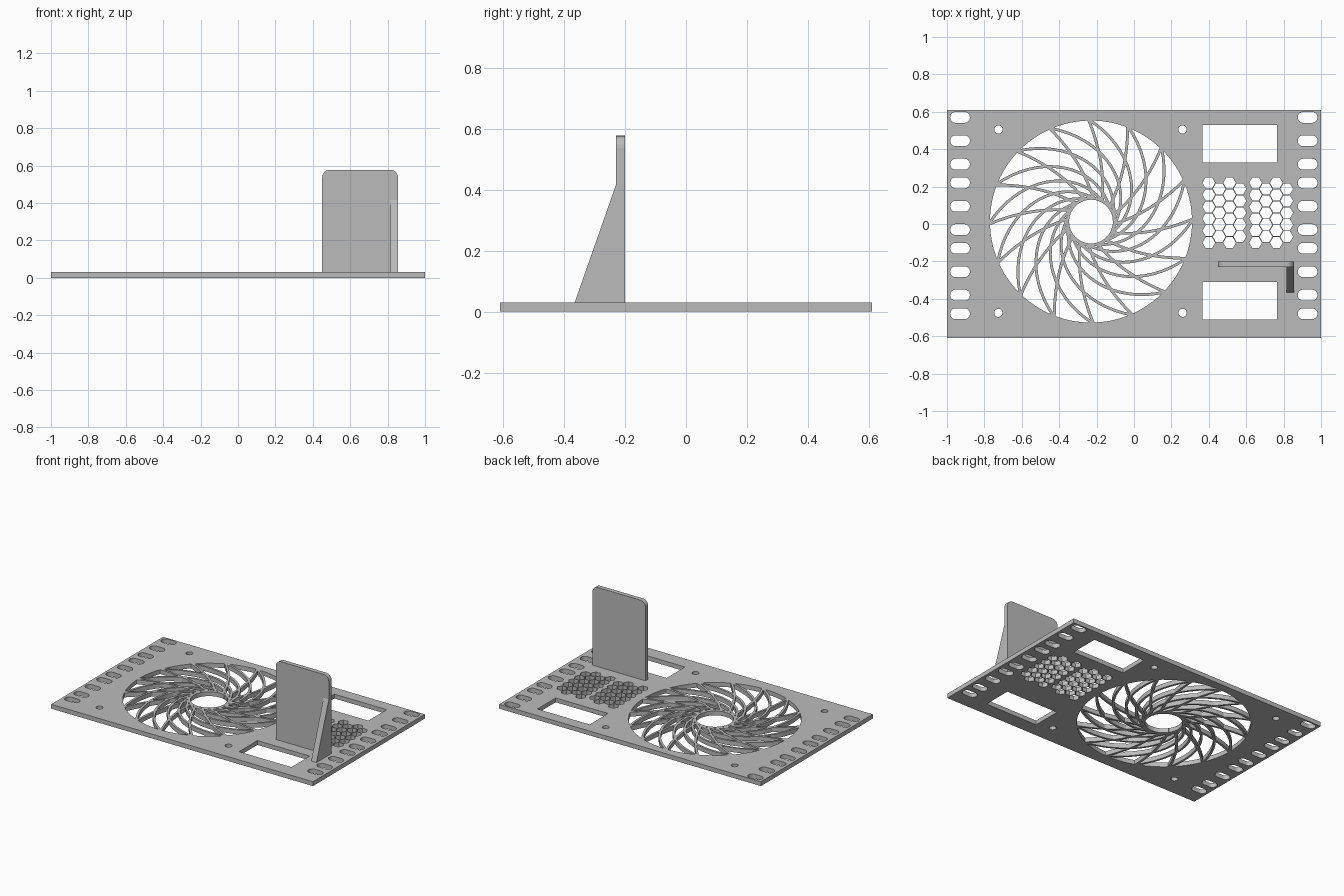
import bpy, bmesh
from math import pi, sin, cos, radians
from mathutils import Matrix, Vector

if "Cube" in bpy.data.objects:
    bpy.data.objects.remove(bpy.data.objects["Cube"], do_unlink=True)

THICK = 0.03
grey = bpy.data.materials.new("light_grey")
grey.use_nodes = True
grey.diffuse_color = (0.5, 0.5, 0.5, 1)
grey.node_tree.nodes["Principled BSDF"].inputs["Base Color"].default_value = (0.5, 0.5, 0.5, 1)


def add_object(name, mesh):
    mesh.materials.clear()
    mesh.materials.append(grey)
    obj = bpy.data.objects.new(name, mesh)
    bpy.context.scene.collection.objects.link(obj)
    return obj


def rect(x0, x1, y0, y1):
    return [(x0, y0), (x1, y0), (x1, y1), (x0, y1)]


def polygon(x, y, r, sides):
    return [(x + r * cos(2 * pi * i / sides), y + r * sin(2 * pi * i / sides)) for i in range(sides)]


def rounded(x, y, w, h, r, steps=6):
    """Rounded rectangle centred on x, y."""
    pts = []
    for k, (sx, sy) in enumerate([(1, 1), (-1, 1), (-1, -1), (1, -1)]):
        for i in range(steps + 1):
            a = pi / 2 * (k + i / steps)
            pts.append((x + sx * (w / 2 - r) + r * cos(a), y + sy * (h / 2 - r) + r * sin(a)))
    return pts


def extrude_loops(name, loops, depth, matrix):
    """Fill an outline with holes and thicken it evenly about its plane."""
    curve = bpy.data.curves.new(name + "_outline", "CURVE")
    curve.dimensions = "2D"
    curve.fill_mode = "BOTH"
    curve.extrude = depth / 2
    for loop in loops:
        spline = curve.splines.new("POLY")
        spline.points.add(len(loop) - 1)
        for p, (x, y) in zip(spline.points, loop):
            p.co = (x, y, 0, 1)
        spline.use_cyclic_u = True
    temp = bpy.data.objects.new(name + "_temp", curve)
    bpy.context.scene.collection.objects.link(temp)
    bpy.context.view_layer.update()
    deps = bpy.context.evaluated_depsgraph_get()
    mesh = bpy.data.meshes.new_from_object(temp.evaluated_get(deps))
    bpy.data.objects.remove(temp, do_unlink=True)
    bm = bmesh.new()
    bm.from_mesh(mesh)
    bmesh.ops.remove_doubles(bm, verts=bm.verts, dist=0.00001)
    bmesh.ops.transform(bm, matrix=matrix, verts=bm.verts)
    bmesh.ops.recalc_face_normals(bm, faces=bm.faces)
    for f in bm.faces:
        f.smooth = False
    bm.to_mesh(mesh)
    bm.free()
    mesh.name = name
    return add_object(name, mesh)


# Base plate: outline, fan opening, screw holes and two windows
FAN = Vector((-0.23, 0.013))
RIM, HUB = 0.54, 0.117
loops = [rect(-1, 1, -0.61, 0.61), polygon(FAN.x, FAN.y, RIM, 96),
         rect(0.365, 0.765, 0.33, 0.53), rect(0.365, 0.765, -0.51, -0.31)]
loops += [polygon(x, y, 0.022, 20) for x in (-0.725, 0.26) for y in (-0.475, 0.505)]

# Mounting slots along both short edges
for y in (0.57, 0.445, 0.32, 0.22, 0.095, -0.03, -0.13, -0.255, -0.38, -0.48):
    loops += [rounded(x, y, 0.105, 0.058, 0.028) for x in (-0.93, 0.928)]

# Two honeycomb vent patches
PITCH = 0.064
for start in (0.4, 0.65):
    for col in range(4):
        odd = col % 2
        for row in range(6 - odd):
            loops.append(polygon(start + col * 0.0555, 0.22 - (row + odd / 2) * PITCH, 0.034, 6))

extrude_loops("base_plate", loops, THICK, Matrix.Translation((0, 0, THICK / 2)))


# Fan grille: two families of spiral bars that cross each other
def spiral_point(u, start, sweep):
    r = HUB + 0.007 + (RIM - HUB) * u * u
    a = start + sweep * (u - 1)
    return FAN + Vector((r * cos(a), r * sin(a)))


def add_bar(bm, start, sweep, width=0.015, steps=28):
    rings = []
    for i in range(steps + 1):
        u = i / steps
        p = spiral_point(u, start, sweep)
        d = (spiral_point(u + 0.01, start, sweep) - spiral_point(u - 0.01, start, sweep)).normalized()
        side = Vector((-d.y, d.x)) * width / 2
        corners = [(p + side, 0), (p - side, 0), (p - side, THICK), (p + side, THICK)]
        rings.append([bm.verts.new((c.x, c.y, z)) for c, z in corners])
    for a, b in zip(rings, rings[1:]):
        for k in range(4):
            n = (k + 1) % 4
            bm.faces.new((a[k], a[n], b[n], b[k]))
    bm.faces.new(rings[0])
    bm.faces.new(rings[-1])


BARS = 16
for name, sweep in (("steep_grille_bars", 0.6), ("shallow_grille_bars", 2.33)):
    bm = bmesh.new()
    for i in range(BARS):
        add_bar(bm, radians(114) + 2 * pi * i / BARS, sweep)
    bmesh.ops.recalc_face_normals(bm, faces=bm.faces)
    mesh = bpy.data.meshes.new(name)
    bm.to_mesh(mesh)
    bm.free()
    add_object(name, mesh)

# Thin ring around the open hub
extrude_loops("hub_ring", [polygon(FAN.x, FAN.y, HUB + 0.012, 64), polygon(FAN.x, FAN.y, HUB, 64)],
              THICK, Matrix.Translation((FAN.x * 0, 0, THICK / 2)))

# Upright panel with rounded top corners, drawn in x-z
L, R, TOP, FOOT = 0.45, 0.855, 0.577, 0.02
panel = [p for p in rounded((L + R) / 2, TOP / 2, R - L, TOP, 0.04) if p[1] > TOP / 2]
panel += [(L, FOOT), (R, FOOT)]
extrude_loops("upright_panel", [panel], 0.03,
              Matrix.Translation((0, -0.215, 0)) @ Matrix.Rotation(pi / 2, 4, "X"))

# Sloped support rib in front of the panel, drawn in y-z
rib = [(-0.365, FOOT), (-0.22, FOOT), (-0.22, 0.415), (-0.23, 0.415), (-0.365, THICK)]
to_yz = Matrix(((0, 0, 1, 0.835), (1, 0, 0, 0), (0, 1, 0, 0), (0, 0, 0, 1)))
extrude_loops("support_rib", [rib], 0.04, to_yz)
